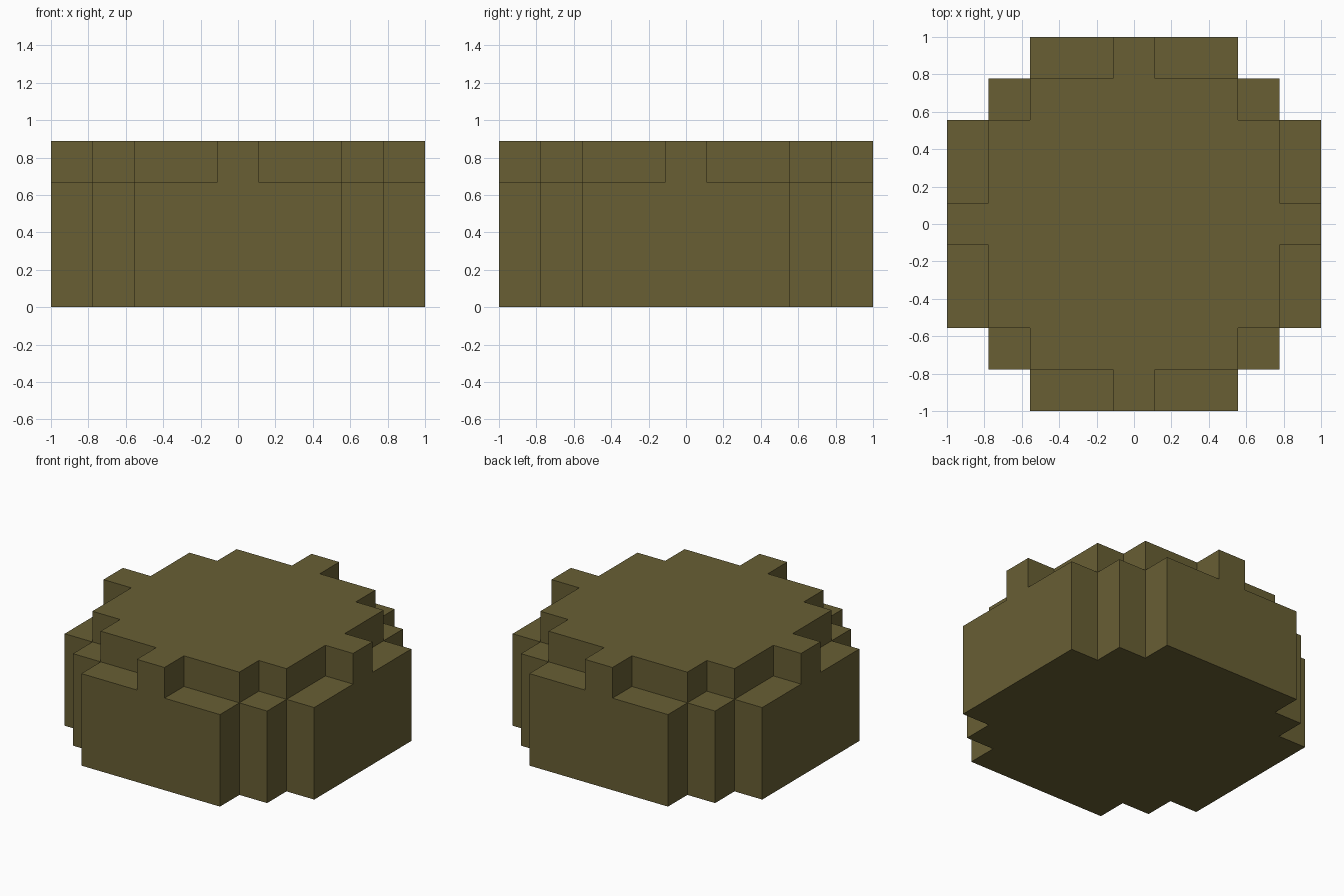
import bpy
import bmesh
import math

if "Cube" in bpy.data.objects:
    bpy.data.objects.remove(bpy.data.objects["Cube"], do_unlink=True)

U = 2 / 9  # side of one cubic cell

olive = bpy.data.materials.new("olive_brown")
olive.use_nodes = True
colour = (0.138, 0.114, 0.034, 1)
olive.diffuse_color = colour
bsdf = olive.node_tree.nodes["Principled BSDF"]
bsdf.inputs["Base Color"].default_value = colour
bsdf.inputs["Roughness"].default_value = 0.9


def height(i, j):
    """Stack height in cells: full crown 4, outer ledge 3, outside 0."""
    lo, hi = sorted((abs(i), abs(j)))
    if (hi <= 3 and lo <= 2) or (hi == 4 and lo == 0):
        return 4
    if hi <= 3 or (hi == 4 and lo <= 2):
        return 3
    return 0


bm = bmesh.new()


def quad(*corners):
    bm.faces.new([bm.verts.new((x * U, y * U, z * U)) for x, y, z in corners])


# Top, underside and exposed walls of every cell column
for i in range(-4, 5):
    for j in range(-4, 5):
        h = height(i, j)
        if not h:
            continue
        ring = [(i - .5, j - .5), (i + .5, j - .5), (i + .5, j + .5), (i - .5, j + .5)]
        quad(*[(x, y, h) for x, y in ring])
        quad(*[(x, y, 0) for x, y in reversed(ring)])
        for k, (di, dj) in enumerate([(0, -1), (1, 0), (0, 1), (-1, 0)]):
            (ax, ay), (bx, by) = ring[k], ring[(k + 1) % 4]
            for z in range(height(i + di, j + dj), h):
                quad((ax, ay, z), (bx, by, z), (bx, by, z + 1), (ax, ay, z + 1))

# Weld the cells and merge coplanar faces into large flat panels
bmesh.ops.remove_doubles(bm, verts=bm.verts, dist=0.001)
bmesh.ops.dissolve_limit(bm, angle_limit=math.radians(1), verts=bm.verts, edges=bm.edges)
bmesh.ops.recalc_face_normals(bm, faces=bm.faces)

mesh = bpy.data.meshes.new("stepped_round_block")
bm.to_mesh(mesh)
bm.free()
mesh.materials.append(olive)
block = bpy.data.objects.new("stepped_round_block", mesh)
bpy.context.collection.objects.link(block)
